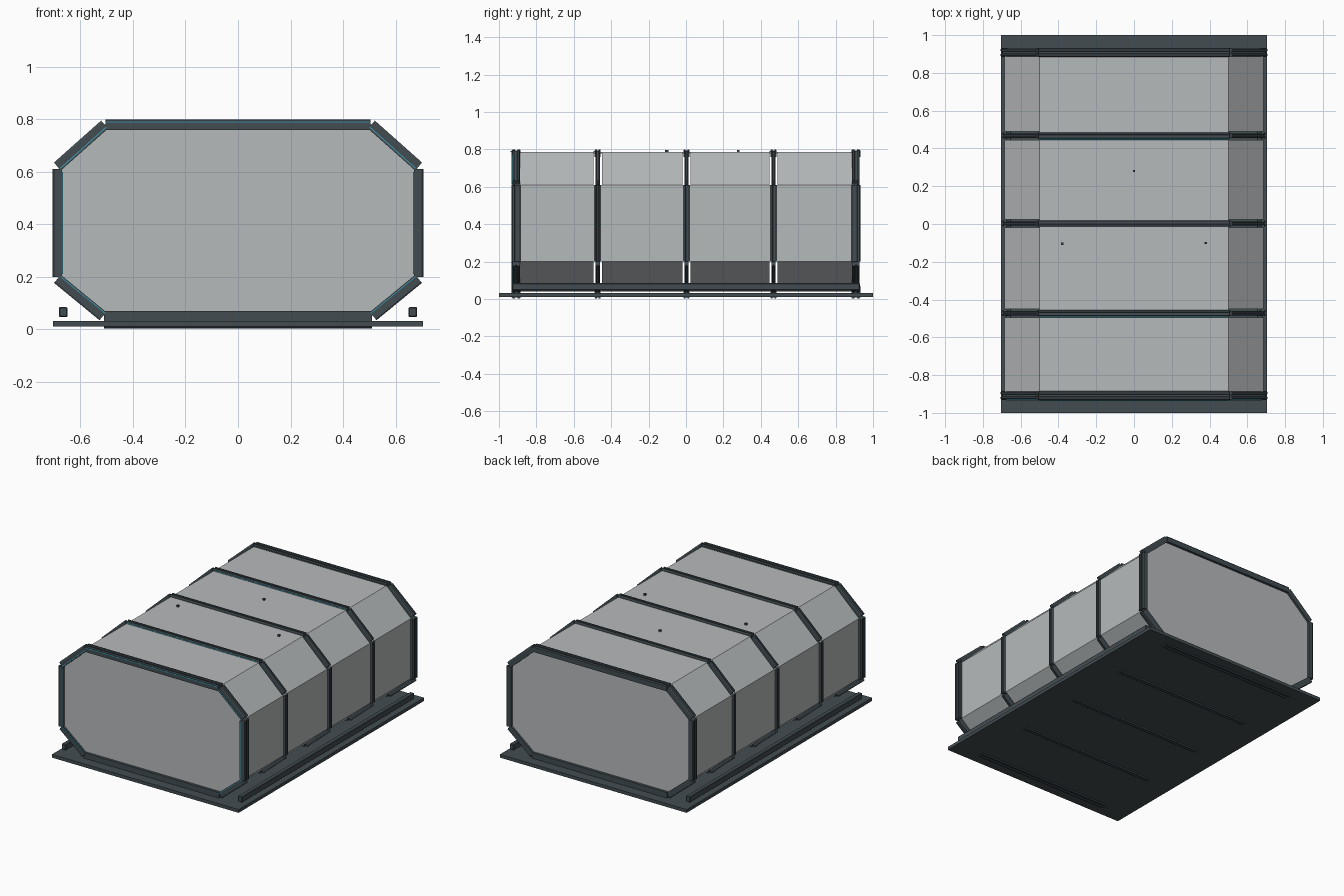
import bpy, bmesh
from mathutils import Vector

cube = bpy.data.objects.get("Cube")
if cube:
    bpy.data.objects.remove(cube)


def material(name, rgb):
    m = bpy.data.materials.new(name)
    m.use_nodes = True
    m.diffuse_color = (*rgb, 1)
    m.node_tree.nodes["Principled BSDF"].inputs["Base Color"].default_value = (*rgb, 1)
    return m


PANEL = material("light grey panel", (0.47, 0.49, 0.50))
FRAME = material("dark slate metal", (0.055, 0.073, 0.083))
TRIM = material("teal trim", (0.05, 0.30, 0.40))


def finish(bm, name, mat):
    bmesh.ops.recalc_face_normals(bm, faces=bm.faces)
    mesh = bpy.data.meshes.new(name)
    bm.to_mesh(mesh)
    bm.free()
    mesh.materials.append(mat)
    ob = bpy.data.objects.new(name, mesh)
    bpy.context.collection.objects.link(ob)
    return ob


def prism(bm, ring, step):
    """Extrude a closed ring of points by a vector."""
    face = bm.faces.new([bm.verts.new(p) for p in ring])
    out = bmesh.ops.extrude_face_region(bm, geom=[face], use_keep_orig=True)
    verts = [g for g in out["geom"] if isinstance(g, bmesh.types.BMVert)]
    bmesh.ops.translate(bm, verts=verts, vec=step)


def box(bm, x0, x1, y0, y1, z0, z1):
    prism(bm, [(x0, y0, z0), (x1, y0, z0), (x1, y1, z0), (x0, y1, z0)],
          Vector((0, 0, z1 - z0)))


def bar(bm, p, q, y, width, depth, groove=0.006):
    """Straight member in the xz plane with a groove in its outer face."""
    a, b = Vector((p[0], y, p[1])), Vector((q[0], y, q[1]))
    d = (b - a).normalized()
    n = Vector((-d.z, 0, d.x))
    if n.dot((a + b) / 2 - Vector((0, y, 0.4))) < 0:
        n = -n
    w, h = width / 2, depth / 2
    profile = [(-h, -w), (h - groove, -w), (h, -w * 0.8), (h, -w * 0.35),
               (h - groove, -w * 0.25), (h - groove, w * 0.25), (h, w * 0.35),
               (h, w * 0.8), (h - groove, w), (-h, w)]
    prism(bm, [a + n * u + Vector((0, v, 0)) for u, v in profile], b - a)


# Base deck and side rails
bm = bmesh.new()
box(bm, -0.705, 0.705, -1, 1, 0.01, 0.032)
finish(bm, "base_deck", FRAME)
for side, s in (("left", 1), ("right", -1)):
    bm = bmesh.new()
    box(bm, s * 0.65, s * 0.682, -0.93, 0.93, 0.046, 0.085)
    rail = finish(bm, side + "_rail", FRAME)
    bevel = rail.modifiers.new("edge", "BEVEL")
    bevel.width, bevel.segments = 0.004, 1

# Shell outline, going round from the top
half = [(0.5, 0.785), (0.685, 0.61), (0.685, 0.2), (0.5, 0.04)]
outline = half + [(-x, z) for x, z in reversed(half)]
ribs = [-0.472, 0.003, 0.468]
END = 0.915


def shell_panel(name, p, q, spans):
    bm = bmesh.new()
    d = (Vector(q) - Vector(p)).normalized()
    n = Vector((d.y, -d.x))
    if n.dot(Vector(p) + Vector(q) - Vector((0, 0.8))) > 0:
        n = -n
    ring = [Vector(p), Vector(q), Vector(q) + n * 0.006, Vector(p) + n * 0.006]
    for y0, y1 in spans:
        prism(bm, [(v.x, y0, v.y) for v in ring], Vector((0, y1 - y0, 0)))
    finish(bm, name, PANEL)


# Sloping panels stop short of each rib, the others run full length
edges = [-END] + [y + k for y in ribs for k in (-0.022, 0.022)] + [END]
split = list(zip(edges[::2], edges[1::2]))
full = [(-END, END)]
names = ["upper_left_slope", "left_wall", "lower_left_slope", "floor_panel",
         "lower_right_slope", "right_wall", "upper_right_slope", "roof_panel"]
for i, name in enumerate(names):
    shell_panel(name, outline[i], outline[(i + 1) % 8],
                split if "slope" in name else full)

# Flat end walls
for name, y in (("front_wall", -END), ("back_wall", END - 0.006)):
    bm = bmesh.new()
    prism(bm, [(x, y, z) for x, z in outline], Vector((0, 0.006, 0)))
    finish(bm, name, PANEL)

# Octagonal frames: heavy at both ends, slim between
frames = [("front_frame", -0.908, 0.048), ("back_frame", 0.908, 0.048)]
frames += [("rib_" + str(i + 1), y, 0.032) for i, y in enumerate(ribs)]
for name, y, width in frames:
    bm = bmesh.new()
    heavy = "frame" in name
    out = 0.0 if heavy else -0.008
    bar(bm, (-0.505, 0.78), (0.505, 0.78), y, width, 0.04)
    bar(bm, (-0.51, 0.036), (0.51, 0.036), y, width, 0.068)
    for s in (1, -1):
        x = 0.688 + out
        bar(bm, (s * x, 0.2), (s * x, 0.61), y, width, 0.036)
        slim = width * (0.85 if heavy else 0.72)
        bar(bm, (s * 0.508, 0.78), (s * x, 0.62), y, slim, 0.04)
        bar(bm, (s * 0.515, 0.05), (s * x, 0.192), y, slim, 0.04)
    finish(bm, name, FRAME)

# Thin trim lines on the front face of the front frame and two ribs
bm = bmesh.new()
trim = [((s * 0.669, 0.21), (s * 0.669, 0.6)) for s in (1, -1)]
trim += [((s * 0.502, 0.77), (s * 0.676, 0.613)) for s in (1, -1)]
trim += [((s * 0.505, 0.06), (s * 0.676, 0.2)) for s in (1, -1)]
for p, q in trim:
    bar(bm, p, q, -0.931, 0.006, 0.004, 0.001)
for y in (-0.93, ribs[0] - 0.015, ribs[2] - 0.015):
    bar(bm, (-0.5, 0.789), (0.5, 0.789), y - 0.004, 0.006, 0.004, 0.001)
finish(bm, "trim_lines", TRIM)

# Small roof studs
bm = bmesh.new()
for x, y in ((-0.38, -0.105), (0.38, -0.1), (0, 0.28)):
    box(bm, x - 0.006, x + 0.006, y - 0.006, y + 0.006, 0.78, 0.797)
finish(bm, "roof_studs", FRAME)
